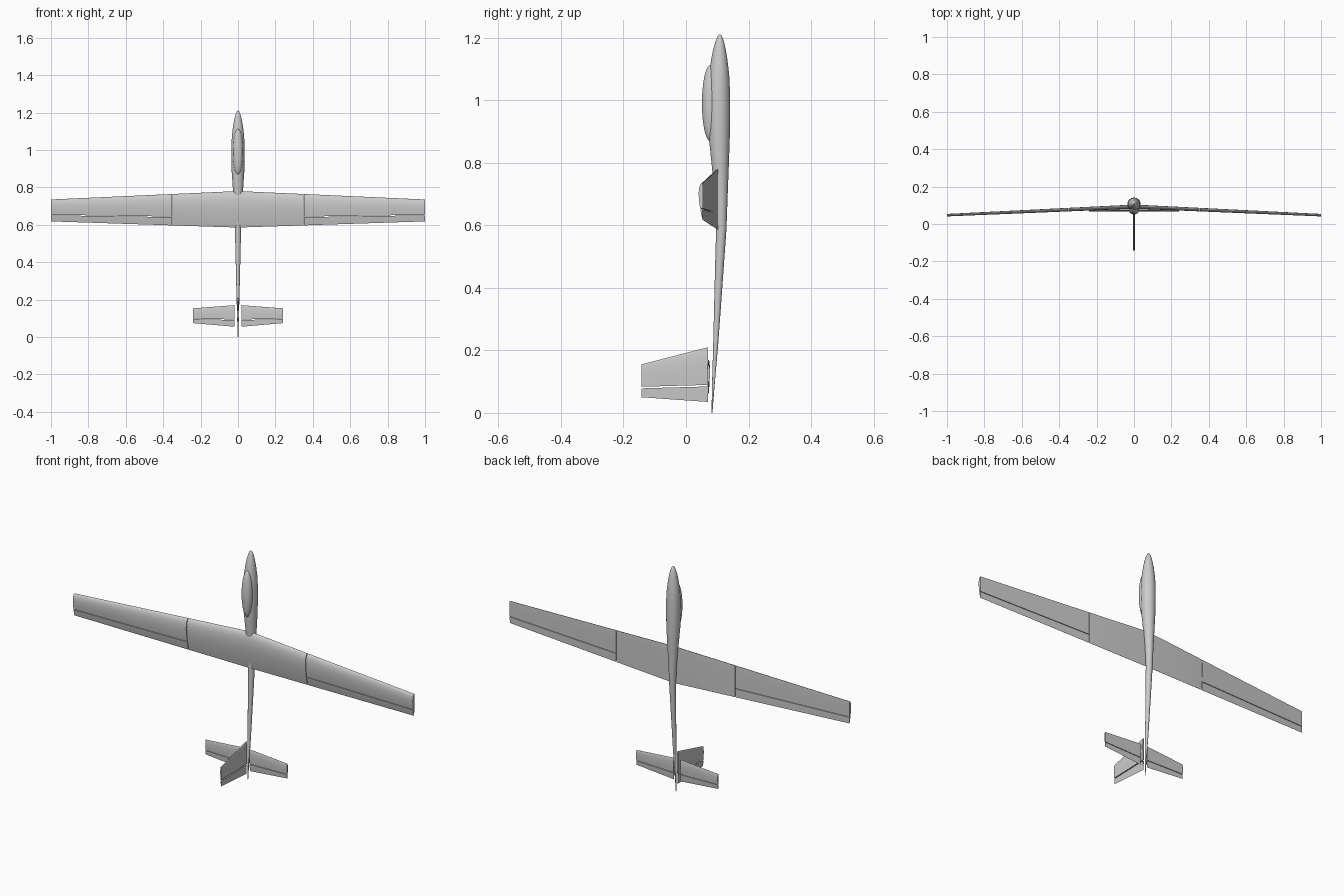
import bpy, bmesh, math

if "Cube" in bpy.data.objects:
    bpy.data.objects.remove(bpy.data.objects["Cube"])

grey = bpy.data.materials.new("light_grey")
grey.diffuse_color = (0.6, 0.6, 0.6, 1)
grey.use_nodes = True
grey.node_tree.nodes["Principled BSDF"].inputs["Base Color"].default_value = grey.diffuse_color


def finish(name, bm, angle=35):
    bmesh.ops.recalc_face_normals(bm, faces=bm.faces[:])
    me = bpy.data.meshes.new(name)
    bm.to_mesh(me)
    bm.free()
    me.materials.append(grey)
    ob = bpy.data.objects.new(name, me)
    bpy.context.collection.objects.link(ob)
    bpy.context.view_layer.objects.active = ob
    ob.select_set(True)
    bpy.ops.object.shade_smooth_by_angle(angle=math.radians(angle))
    ob.select_set(False)
    return ob


def loft(name, rings, angle=35):
    """Skin a list of closed rings and cap both ends."""
    bm = bmesh.new()
    vs = [[bm.verts.new(p) for p in r] for r in rings]
    n = len(vs[0])
    for a, b in zip(vs, vs[1:]):
        for i in range(n):
            bm.faces.new((a[i], a[(i + 1) % n], b[(i + 1) % n], b[i]))
    bm.faces.new(vs[0])
    bm.faces.new(vs[-1])
    return finish(name, bm, angle)


def thickness(f):
    """Unit-height aerofoil thickness at chord fraction f."""
    t = 0.2969 * math.sqrt(f) - 0.126 * f - 0.3516 * f**2 + 0.2843 * f**3 - 0.1015 * f**4
    return 10 * max(t, 0.002)


def section(le, te, z0, z1, up, low, place, n=12):
    """Slice z0..z1 of an aerofoil; up/low are heights above/below the chord."""
    c = le - te
    zs = [z0 + (z1 - z0) * (1 - math.cos(math.pi / 2 * i / n)) for i in range(n + 1)]
    fs = [min(1, max(0, (le - z) / c)) for z in zs]
    top = [place(up * thickness(f), z) for f, z in zip(fs, zs)]
    bot = [place(-low * thickness(f), z) for f, z in zip(fs, zs)]
    return top + bot[::-1]


def lerp(a, b, t):
    return a + (b - a) * t


# Fuselage: (z, centre y, radius)
profile = [(1.21, .108, .001), (1.204, .108, .007), (1.19, .108, .0125), (1.165, .107, .0195),
           (1.13, .1065, .026), (1.08, .106, .0322), (1.03, .1055, .035), (.96, .1055, .0355),
           (.88, .1065, .0335), (.78, .110, .0265), (.69, .1125, .0205), (.59, .113, .0165),
           (.47, .107, .014), (.22, .095, .008), (.1, .088, .0045), (0, .083, .0015)]
loft("fuselage", [[(r * math.cos(k * math.tau / 32), y + r * math.sin(k * math.tau / 32), z)
                   for k in range(32)] for z, y, r in profile])

# Canopy
bm = bmesh.new()
bmesh.ops.create_uvsphere(bm, u_segments=32, v_segments=20, radius=1)
for v in bm.verts:
    v.co = (v.co.x * .028, .078 + v.co.y * .027, .99 + v.co.z * .122)
finish("canopy", bm)


# Wing: flat underside faces +y, tips raised toward -y
def wing_section(x, part):
    t = abs(x)
    le, te = lerp(.78, .735, t), lerp(.585, .618, t)
    hinge = lerp(.637, .652, t)
    z0, z1 = {"whole": (le, te), "fore": (le, hinge + .0015), "aft": (hinge - .0015, te)}[part]
    up, base = lerp(.021, .0125, t), lerp(.103, .053, t)
    return section(le, te, z0, z1, up, .001, lambda h, z: (x, base - h, z))


loft("wing_centre", [wing_section(x, "whole") for x in (-.349, 0, .349)])
for side, s in (("left", -1), ("right", 1)):
    loft(side + "_outer_wing", [wing_section(s * x, "fore") for x in (.352, 1)])
    loft(side + "_aileron", [wing_section(s * x, "aft") for x in (.352, 1)])


# Tail surfaces: span a..b along the given placing function
def tail(name, part, a, b, root, tip, half, gap, place):
    rings = []
    for span, (le, te, hinge) in ((a, root), (b, tip)):
        z0, z1 = (le, hinge + gap) if part == "fore" else (hinge - gap, te)
        rings.append(section(le, te, z0, z1, half, half, lambda h, z: place(span, h, z)))
    loft(name, rings)


for side, s in (("left", -1), ("right", 1)):
    for part, label in (("fore", "stabilizer"), ("aft", "elevator")):
        tail(f"{side}_{label}", part, .02, .24, (.17, .055, .092), (.153, .074, .097), .0045, .0015,
             lambda span, h, z, s=s: (s * span, .072 - h, z))

# Upright fin and rudder, reaching toward -y
for part, label in (("fore", "fin"), ("aft", "rudder")):
    tail(label, part, .07, -.143, (.21, .035, .087), (.155, .05, .081), .0045, .0025,
         lambda span, h, z: (h, span, z))
